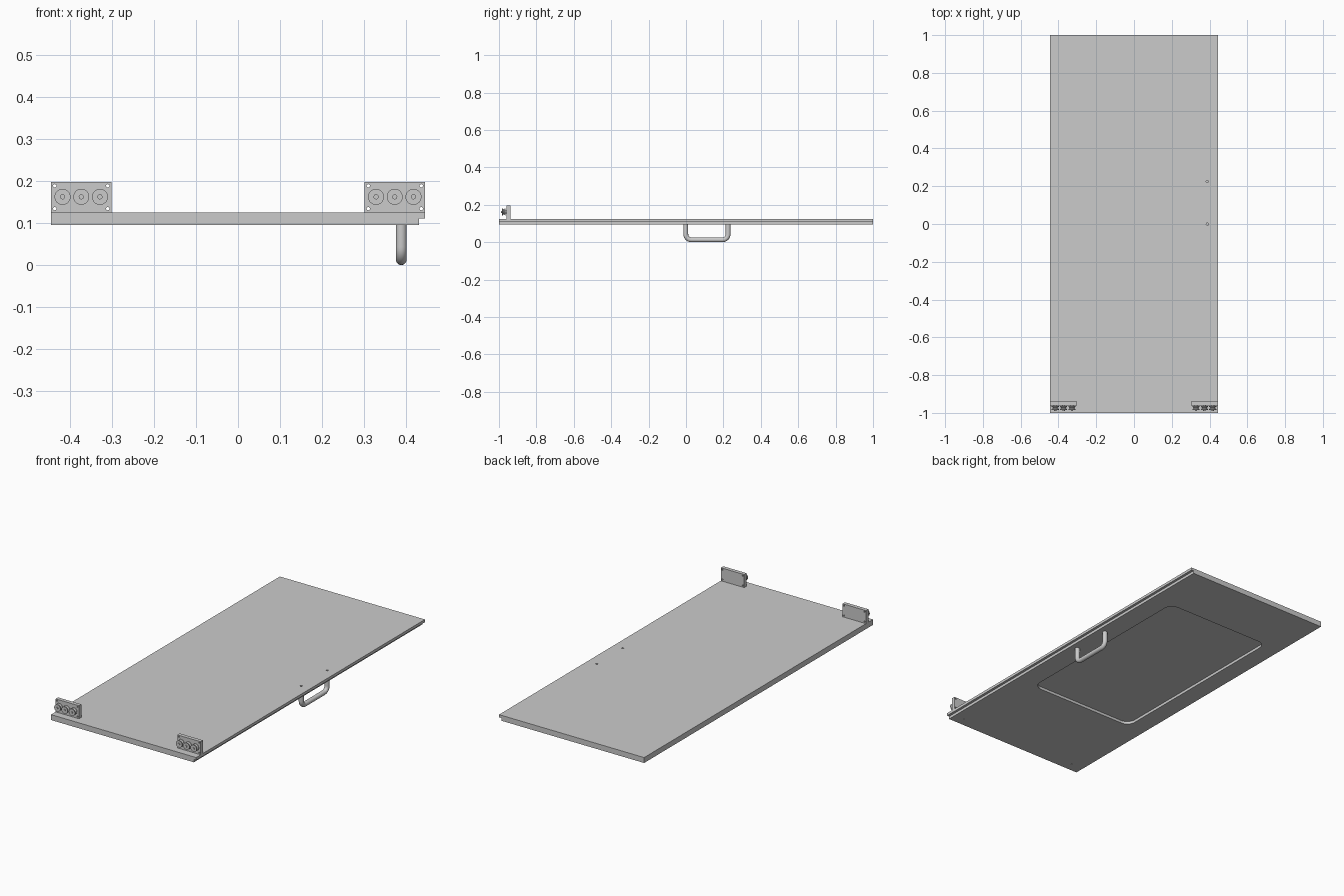
import bpy, bmesh
from math import pi, cos, sin
from mathutils import Vector, Matrix

if "Cube" in bpy.data.objects:
    bpy.data.objects.remove(bpy.data.objects["Cube"])


def make_object(name, bm):
    bmesh.ops.recalc_face_normals(bm, faces=bm.faces)
    mesh = bpy.data.meshes.new(name)
    bm.to_mesh(mesh)
    bm.free()
    ob = bpy.data.objects.new(name, mesh)
    bpy.context.collection.objects.link(ob)
    return ob


def prism(name, points, offset):
    bm = bmesh.new()
    face = bm.faces.new([bm.verts.new(p) for p in points])
    ext = bmesh.ops.extrude_face_region(bm, geom=[face])
    verts = [v for v in ext["geom"] if isinstance(v, bmesh.types.BMVert)]
    bmesh.ops.translate(bm, verts=verts, vec=offset)
    return make_object(name, bm)


def smooth(ob):
    bpy.ops.object.select_all(action='DESELECT')
    ob.select_set(True)
    bpy.context.view_layer.objects.active = ob
    bpy.ops.object.shade_smooth_by_angle(angle=0.6)


def cut(ob, cutters):
    for c in cutters:
        c.hide_render = True
        m = ob.modifiers.new("cut", 'BOOLEAN')
        m.operation, m.solver, m.object = 'DIFFERENCE', 'EXACT', c
        bpy.context.view_layer.objects.active = ob
        bpy.ops.object.modifier_apply(modifier=m.name)
        bpy.data.objects.remove(c)


def rod(name, centre, r, depth, axis='Z', segs=20):
    bm = bmesh.new()
    rot = Matrix.Rotation(pi / 2, 4, 'X') if axis == 'Y' else Matrix()
    bmesh.ops.create_cone(bm, cap_ends=True, segments=segs, radius1=r, radius2=r,
                          depth=depth, matrix=Matrix.Translation(centre) @ rot)
    return make_object(name, bm)


def rounded_rect(x0, x1, y0, y1, r, z, n=8):
    pts = []
    for k, (cx, cy) in enumerate([(x1 - r, y1 - r), (x0 + r, y1 - r),
                                  (x0 + r, y0 + r), (x1 - r, y0 + r)]):
        for i in range(n + 1):
            a = pi / 2 * (k + i / n)
            pts.append((cx + r * cos(a), cy + r * sin(a), z))
    return pts


W = 0.444
Z0, ZS, Z1 = 0.095, 0.11, 0.125
HX, HY = 0.388, (-0.001, 0.225)

# Door panel with a rebated right edge
profile = [(-W, Z0), (0.43, Z0), (0.43, ZS), (W, ZS), (W, Z1), (-W, Z1)]
panel = prism("door_panel", [(x, -1, z) for x, z in profile], (0, 2, 0))

# Recessed field underneath, handle screw holes, bracket screw holes
cutters = [prism("recess_cutter", rounded_rect(-0.34, 0.31, -0.45, 0.67, 0.05, 0.05),
                 (0, 0, 0.06))]
cutters += [rod("hole_cutter", (HX, y, Z1), 0.006, 0.02) for y in HY]
cutters += [rod("hole_cutter", (s * 0.37, -0.95, Z0), 0.004, 0.02) for s in (-1, 1)]
cut(panel, cutters)

# Pull handle: round bar with bent corners
R, ZB, BEND = 0.013, 0.013, 0.03
path = [Vector((HX, HY[0], Z0 + 0.001))]
for cy, a0 in ((HY[0] + BEND, pi), (HY[1] - BEND, 1.5 * pi)):
    for i in range(9):
        a = a0 + pi / 2 * i / 8
        path.append(Vector((HX, cy + BEND * cos(a), ZB + BEND + BEND * sin(a))))
path.append(Vector((HX, HY[1], Z0 + 0.001)))
bm = bmesh.new()
rings = []
for i, p in enumerate(path):
    t = (path[min(i + 1, len(path) - 1)] - path[max(i - 1, 0)]).normalized()
    if i in (0, len(path) - 1):
        t = Vector((0, 0, -1 if i == 0 else 1))
    side = Vector((1, 0, 0))
    up = t.cross(side)
    rings.append([bm.verts.new(p + R * (cos(a) * side + sin(a) * up))
                  for a in [2 * pi * k / 20 for k in range(20)]])
for a, b in zip(rings, rings[1:]):
    for k in range(20):
        bm.faces.new((a[k], a[k - 1], b[k - 1], b[k]))
bm.faces.new(rings[0])
bm.faces.new(rings[-1])
smooth(make_object("pull_handle", bm))


# Grooved roller on its axle, lathed about y
def roller(name, x, z):
    prof = [(0, -0.957), (0.008, -0.957), (0.008, -0.964), (0.019, -0.964),
            (0.019, -0.968), (0.013, -0.972), (0.013, -0.976), (0.019, -0.980),
            (0.019, -0.984), (0.006, -0.984), (0.006, -0.989), (0, -0.989)]
    bm = bmesh.new()
    vs = [bm.verts.new((x + r, y, z)) for r, y in prof]
    es = [bm.edges.new(e) for e in zip(vs, vs[1:])]
    bmesh.ops.spin(bm, geom=vs + es, cent=(x, 0, z), axis=(0, 1, 0),
                   angle=2 * pi, steps=28)
    bmesh.ops.remove_doubles(bm, verts=bm.verts, dist=1e-5)
    smooth(make_object(name, bm))


# Roller brackets: drilled plate plus three rollers on each side
for label, s in (("left", -1), ("right", 1)):
    xc, hw = s * 0.3725, 0.0715
    corners = [(xc - hw, Z1), (xc + hw, Z1), (xc + hw, 0.197), (xc - hw, 0.197)]
    plate = prism(label + "_bracket_plate", [(x, -0.96, z) for x, z in corners],
                  (0, 0.021, 0))
    cut(plate, [rod("screw_cutter", (xc + dx, -0.95, z), 0.004, 0.06, 'Y', 16)
                for dx in (-0.063, 0.063) for z in (0.134, 0.188)])
    for i in (-1, 0, 1):
        roller(f"{label}_roller_{i + 2}", xc + i * 0.0445, 0.162)
